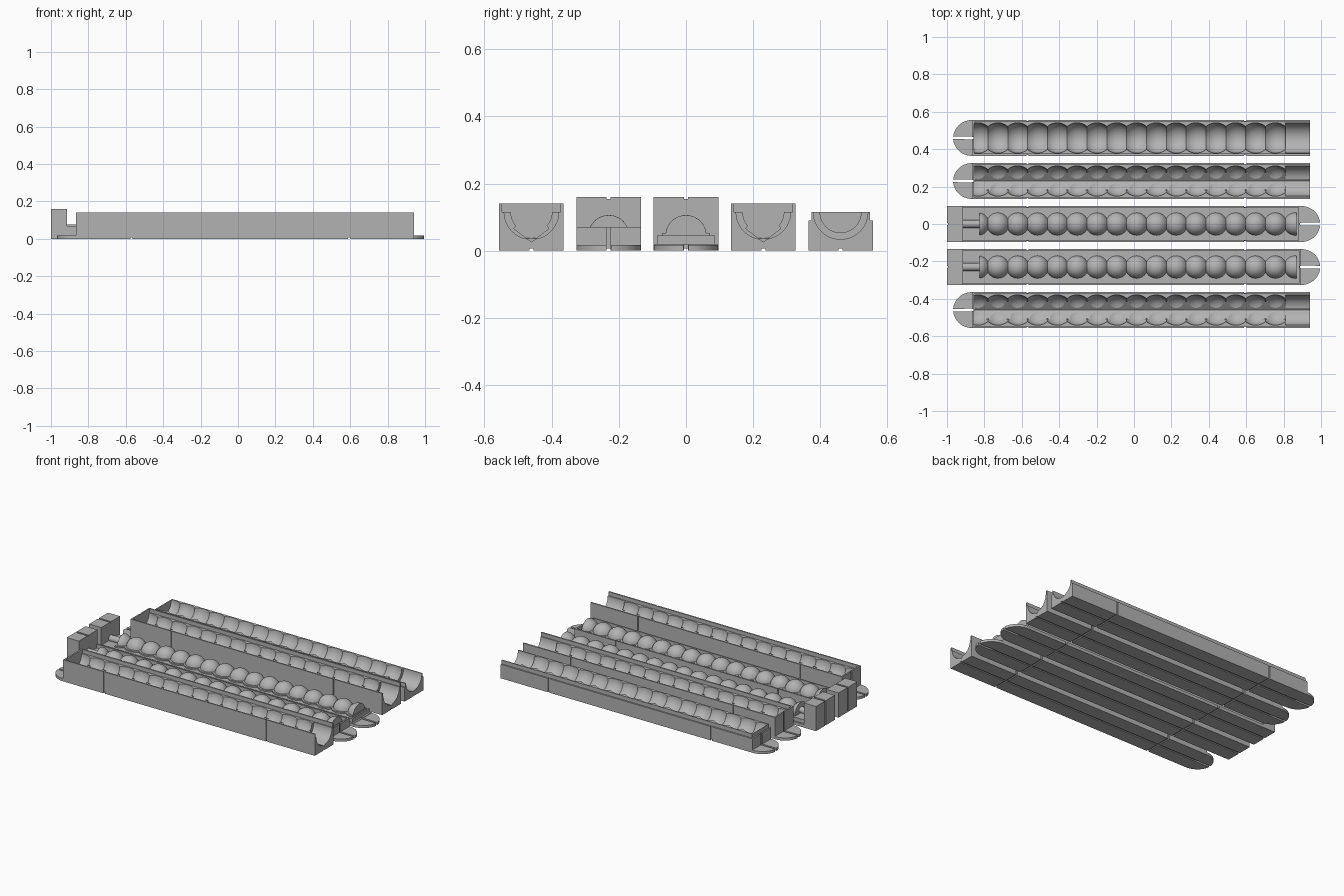
import bpy, bmesh, math

if "Cube" in bpy.data.objects:
    bpy.data.objects.remove(bpy.data.objects["Cube"])

grey = bpy.data.materials.new("mould grey")
grey.use_nodes = True
grey.diffuse_color = (0.45, 0.45, 0.45, 1)
grey.node_tree.nodes["Principled BSDF"].inputs["Base Color"].default_value = (0.45, 0.45, 0.45, 1)

HALF = 0.096          # half width of a bar
TONGUE = 0.087        # half width of the tongue and its rebate
STEP = 0.106          # distance between beads
STRAPS = (-0.57, 0.595)


def finish(name, bm):
    bmesh.ops.recalc_face_normals(bm, faces=bm.faces)
    mesh = bpy.data.meshes.new(name)
    bm.to_mesh(mesh)
    bm.free()
    mesh.materials.append(grey)
    ob = bpy.data.objects.new(name, mesh)
    bpy.context.collection.objects.link(ob)
    return ob


def prism(name, outline, lift, place):
    """Extrude a 2D outline; place maps (u, v, w) to a 3D point."""
    bm = bmesh.new()
    rings = [[bm.verts.new(place(u, v, w)) for u, v in outline] for w in lift]
    n = len(outline)
    for i in range(n):
        j = (i + 1) % n
        bm.faces.new((rings[0][i], rings[0][j], rings[1][j], rings[1][i]))
    bm.faces.new(rings[0])
    bm.faces.new(rings[1])
    return finish(name, bm)


def along_x(name, outline, x0, x1):
    return prism(name, outline, (x0, x1), lambda u, v, w: (w, u, v))


def box(name, x0, x1, y0, y1, z0, z1):
    return along_x(name, [(y0, z0), (y1, z0), (y1, z1), (y0, z1)], x0, x1)


def boolean(ob, other, operation="DIFFERENCE"):
    other.hide_render = True
    mod = ob.modifiers.new("join", "BOOLEAN")
    mod.operation, mod.object, mod.solver = operation, other, "EXACT"
    bpy.context.view_layer.objects.active = ob
    bpy.ops.object.modifier_apply(modifier=mod.name)
    bpy.data.objects.remove(other)


def bead_profile(radius, first, count, x0, x1):
    """Outline (x, r) of a row of overlapping spheres, clipped to x0..x1."""
    points = []
    for i in range(count):
        c = first + i * STEP
        lo, hi = max(c - STEP / 2, x0), min(c + STEP / 2, x1)
        for k in range(0 if i == 0 else 1, 11):
            x = lo + (hi - lo) * k / 10
            points.append((x, math.sqrt(radius ** 2 - (x - c) ** 2)))
    return points


def lathe(name, profile, y, z, floor=-1, sides=48):
    bm = bmesh.new()
    rings = []
    for x, r in profile:
        angles = [2 * math.pi * k / sides for k in range(sides)]
        rings.append([bm.verts.new((x, y + r * math.cos(a), max(z + r * math.sin(a), floor)))
                      for a in angles])
    for a, b in zip(rings, rings[1:]):
        for k in range(sides):
            m = (k + 1) % sides
            bm.faces.new((a[k], a[m], b[m], b[k]))
    bm.faces.new(rings[0])
    bm.faces.new(rings[-1])
    return finish(name, bm)


def strap_grooves(ob, y, x0, x1, top):
    """Grooves around the sides, bottom and ends for binding the halves."""
    g = 0.006
    for x in STRAPS:
        for s in (-1, 1):
            boolean(ob, box("groove", x - g, x + g, y + s * HALF - g, y + s * HALF + g, -0.01, 0.2))
        boolean(ob, box("groove", x - g, x + g, y - 0.2, y + 0.2, -0.01, g))
    boolean(ob, box("groove", -1.1, 1.1, y - g, y + g, -0.01, g))
    for x in (x0, x1):
        if x is not None:
            boolean(ob, box("groove", x - g, x + g, y - g, y + g, -0.01, top))


def end_tab(name, x, y, direction):
    """Half-round tab with a slit, at the end of a bar."""
    for s, side in ((1, "left"), (-1, "right")):
        arc = [(x + direction * 0.102 * math.cos(a), y + s * HALF * math.sin(a))
               for a in [0.07 + (math.pi / 2 - 0.07) * k / 16 for k in range(17)]]
        outline = arc + [(x, y + s * 0.007)]
        prism(f"{name}_{side}_tab", outline, (0, 0.017), lambda u, v, w: (u, v, w))


def smooth(ob):
    for o in bpy.context.selected_objects:
        o.select_set(False)
    bpy.context.view_layer.objects.active = ob
    ob.select_set(True)
    bpy.ops.object.shade_smooth_by_angle(angle=math.radians(25))


def cavity_bar(name, y, rebated):
    """Trough of bead-shaped hollows, closed at one end and open at the other."""
    x0, x1, mid = -0.865, 0.94, 0.115
    ob = box(name, x0, x1, y - HALF, y + HALF, 0, 0.14 if rebated else mid)
    if rebated:
        boolean(ob, box("rebate", x0 + 0.01, 1.1, y - TONGUE, y + TONGUE, mid, 0.2))
    else:
        for s in (-1, 1):
            a, b = sorted((y + s * TONGUE, y + s * 0.12))
            boolean(ob, box("shoulder", -1.1, 1.1, a, b, 0.09, 0.2))
        boolean(ob, box("shoulder", -1.1, x0 + 0.009, y - 0.12, y + 0.12, 0.09, 0.2))
    # bead hollows running out into a plain half-round mouth
    profile = bead_profile(0.081, -0.834, 16, -0.855, 1)
    profile += [(profile[-1][0] + 0.0005, 0.081), (1.05, 0.081)]
    boolean(ob, lathe("hollows", profile, y, mid))
    if rebated:
        # V-shaped channel along the bottom
        vee = [(y, 0.026), (y + 0.052, 0.066), (y + 0.02, 0.108),
               (y - 0.02, 0.108), (y - 0.052, 0.066)]
        boolean(ob, along_x("channel", vee, -0.85, 1.1))
    strap_grooves(ob, y, x0, None, 0.2)
    smooth(ob)
    end_tab(name, x0, y, -1)


def core_bar(name, y, rebated):
    """Row of raised beads on a base, with a tall stop block at one end."""
    x0, x1, mid = -1.0, 0.893, 0.045
    ob = box(name, x0, x1, y - HALF, y + HALF, 0, 0.07 if rebated else 0.02)
    if rebated:
        boolean(ob, box("rebate", -0.914, x1 - 0.01, y - TONGUE, y + TONGUE, mid, 0.2))
    else:
        boolean(ob, box("tongue", -0.95, x1 - 0.012, y - TONGUE, y + TONGUE, 0.01, mid), "UNION")
    boolean(ob, box("block", x0, -0.914, y - HALF, y + HALF, 0, 0.16), "UNION")
    strap_grooves(ob, y, x0, x1, 0.2)
    boolean(ob, box("groove", -1.1, -0.9, y - 0.006, y + 0.006, 0.154, 0.2))
    smooth(ob)
    # scalloped ledge around the beads
    edge = bead_profile(0.072, -0.834, 17, -0.835, 0.872)
    outline = [(x, y + r) for x, r in edge] + [(x, y - r) for x, r in reversed(edge)]
    prism(name + "_ledge", outline, (0.035, 0.053), lambda u, v, w: (u, v, w))
    # beads and the feeding rod
    beads = lathe(name + "_beads", bead_profile(0.061, -0.834, 17, -0.825, 0.868), y, mid, 0.03)
    rod = lathe(name + "_rod", [(-0.92, 0.021), (-0.82, 0.021)], y, 0.055, sides=24)
    smooth(beads)
    smooth(rod)
    end_tab(name, x1, y, 1)


cavity_bar("front_channel_trough", -0.46, True)
core_bar("rebated_bead_core", -0.23, True)
core_bar("tongued_bead_core", 0.0, False)
cavity_bar("rear_channel_trough", 0.23, True)
cavity_bar("round_trough", 0.46, False)
